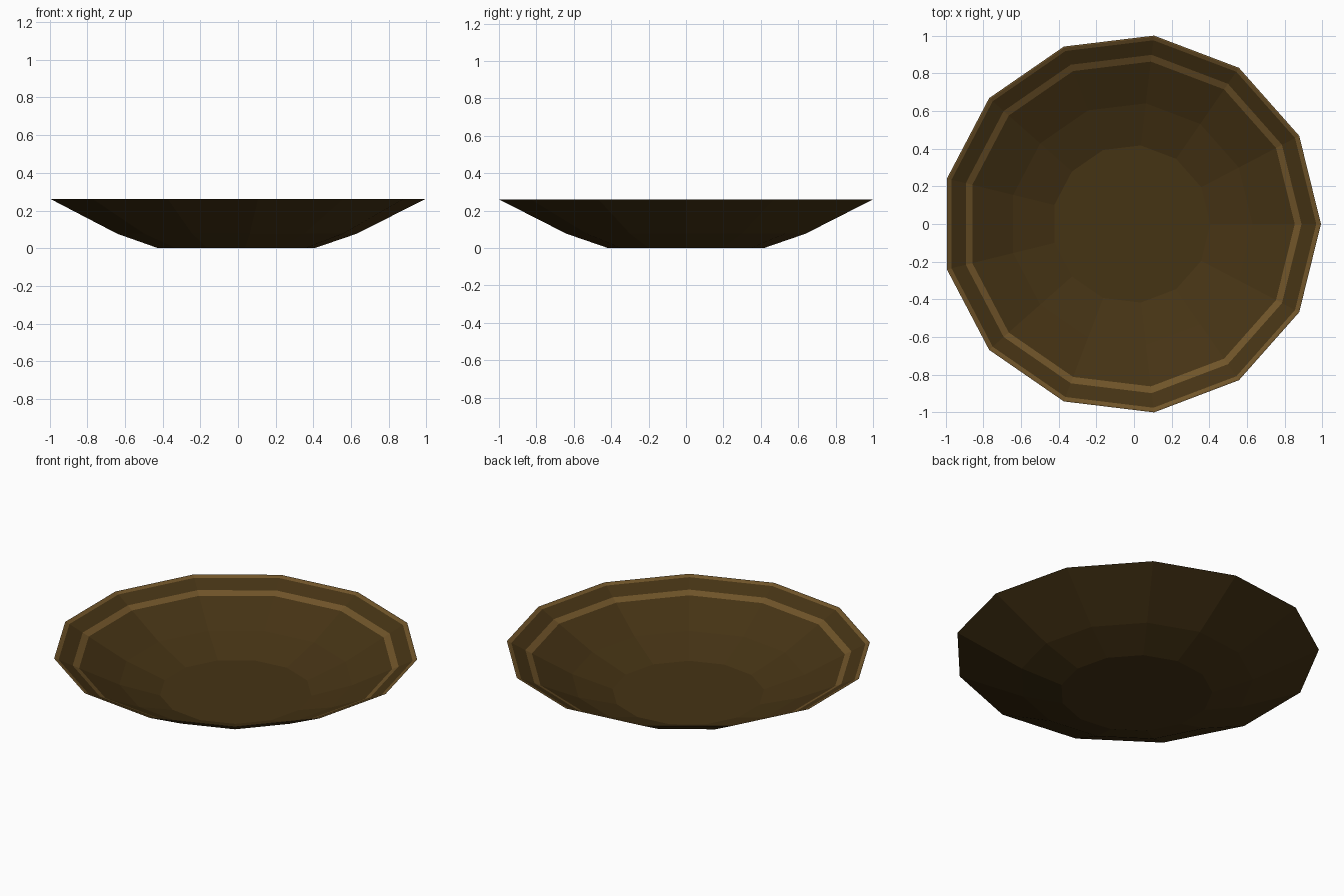
import bpy, bmesh, math

cube = bpy.data.objects.get("Cube")
if cube:
    bpy.data.objects.remove(cube, do_unlink=True)

SIDES = 13
CENTRE_X = -0.015


def material(name, colour):
    m = bpy.data.materials.new(name)
    m.use_nodes = True
    m.diffuse_color = (*colour, 1)
    m.node_tree.nodes["Principled BSDF"].inputs["Base Color"].default_value = (*colour, 1)
    return m


dark = material("dark brown", (0.06, 0.033, 0.007))
light = material("light brown stripe", (0.16, 0.088, 0.022))

OUTER_RIM, RING, FOOT = (1.007, 0.26), (0.645, 0.077), (0.42, 0.0)
WALL = 0.005


def inner_wall(r):
    """Point of the inside slope at radius r."""
    t = (r - RING[0]) / (1.0 - RING[0])
    return (r, RING[1] + WALL + t * (OUTER_RIM[1] - RING[1] - WALL))


# Profile from the foot, up the outside, over the lip, down to the floor;
# each entry is a point and the material of the band that leads to it
profile = [
    (FOOT, 0), (RING, 0), (OUTER_RIM, 0),
    (inner_wall(1.0), 1), (inner_wall(0.982), 1),
    (inner_wall(0.904), 0), (inner_wall(0.868), 1),
    ((RING[0], RING[1] + WALL), 0), ((FOOT[0], WALL), 0),
]

bm = bmesh.new()
rings = []
for (r, z), _ in profile:
    angles = [math.tau * i / SIDES for i in range(SIDES)]
    rings.append([bm.verts.new((CENTRE_X + r * math.cos(a), r * math.sin(a), z)) for a in angles])
for (low, high), (_, band) in zip(zip(rings, rings[1:]), profile[1:]):
    for i in range(SIDES):
        j = (i + 1) % SIDES
        bm.faces.new((low[i], low[j], high[j], high[i])).material_index = band

# Underside and floor
bm.faces.new(rings[0][::-1])
bm.faces.new(rings[-1])
bmesh.ops.recalc_face_normals(bm, faces=bm.faces)

mesh = bpy.data.meshes.new("bowl")
bm.to_mesh(mesh)
bm.free()
mesh.materials.append(dark)
mesh.materials.append(light)
bowl = bpy.data.objects.new("bowl", mesh)
bpy.context.collection.objects.link(bowl)
